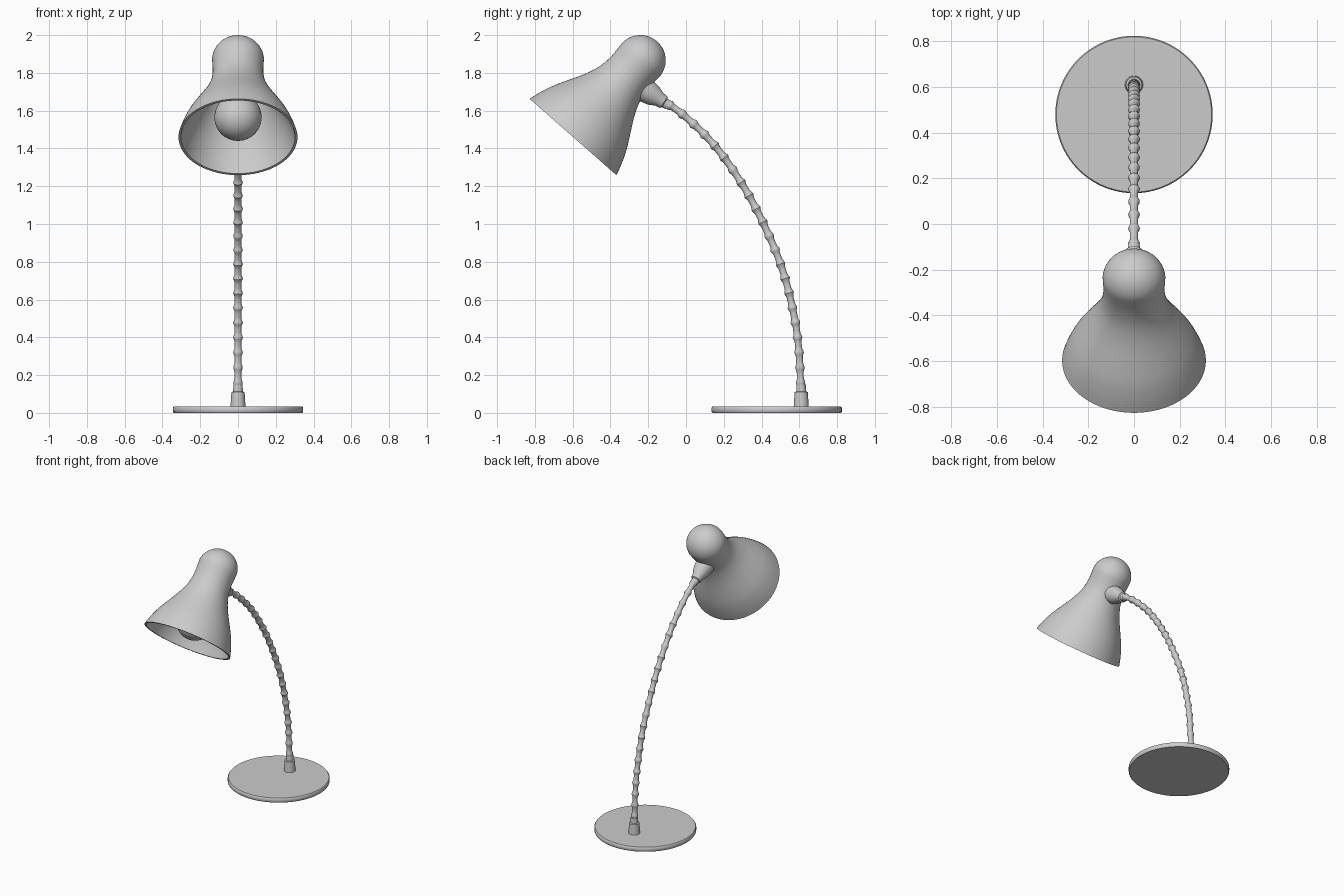
import bpy, bmesh, math
from mathutils import Vector

if "Cube" in bpy.data.objects:
    bpy.data.objects.remove(bpy.data.objects["Cube"])

TAU = 2 * math.pi


def smooth_path(pts, n):
    """Catmull-Rom samples through 2D points, n steps per span."""
    p = [Vector(q) for q in pts]
    p = [2 * p[0] - p[1]] + p + [2 * p[-1] - p[-2]]
    out = []
    for a, b, c, d in zip(p, p[1:], p[2:], p[3:]):
        for i in range(n):
            t = i / n
            out.append(0.5 * (2 * b + (c - a) * t + (2 * a - 5 * b + 4 * c - d) * t * t
                              + (3 * b - a - 3 * c + d) * t ** 3))
    return out + [p[-2]]


def finish(name, bm):
    bmesh.ops.remove_doubles(bm, verts=bm.verts, dist=1e-5)
    bmesh.ops.recalc_face_normals(bm, faces=bm.faces)
    mesh = bpy.data.meshes.new(name)
    bm.to_mesh(mesh)
    bm.free()
    mesh.shade_smooth()
    mesh.set_sharp_from_angle(angle=math.radians(40))
    obj = bpy.data.objects.new(name, mesh)
    bpy.context.collection.objects.link(obj)
    return obj


def skin(bm, rings):
    """Bridge successive vertex rings with quads."""
    n = len(rings[0])
    for r0, r1 in zip(rings, rings[1:]):
        for i in range(n):
            j = (i + 1) % n
            bm.faces.new((r0[i], r0[j], r1[j], r1[i]))


def lathe(name, profile, origin, axis=(0, 0, 1), sides=64):
    """Turn (radius, height) points around an axis starting at origin."""
    bm = bmesh.new()
    rot = Vector((0, 0, 1)).rotation_difference(Vector(axis))
    rings = [[bm.verts.new(Vector(origin) + rot @ Vector(
        (r * math.cos(TAU * i / sides), r * math.sin(TAU * i / sides), h)))
        for i in range(sides)] for r, h in profile]
    skin(bm, rings)
    return finish(name, bm)


# Base disc with a softened edge
lathe("base", [(0, 0), (0.34, 0), (0.345, 0.006), (0.345, 0.028), (0.34, 0.034), (0, 0.034)],
      (0, 0.48, 0), sides=72)

# Socket holding the arm
lathe("arm_socket", [(0, 0.03), (0.04, 0.03), (0.035, 0.11), (0.026, 0.113), (0.024, 0.15), (0, 0.15)],
      (0, 0.61, 0), sides=32)

# Gooseneck arm: swept tube with evenly spaced raised joints
arm = smooth_path([(0.61, 0.08), (0.596, 0.35), (0.565, 0.55), (0.51, 0.76), (0.425, 0.97),
                   (0.31, 1.19), (0.16, 1.405), (0.0, 1.565), (-0.13, 1.66)], 22)
bm = bmesh.new()
rings, length = [], 0
for i, p in enumerate(arm):
    a, b = arm[max(i - 1, 0)], arm[min(i + 1, len(arm) - 1)]
    length += (p - a).length
    t = (b - a).normalized()
    r = 0.018 + 0.008 * (0.5 + 0.5 * math.cos(TAU * length / 0.08)) ** 4
    rings.append([bm.verts.new((r * math.cos(TAU * k / 16),
                                p.x - t.y * r * math.sin(TAU * k / 16),
                                p.y + t.x * r * math.sin(TAU * k / 16))) for k in range(16)])
skin(bm, rings)
bm.faces.new(rings[0])
bm.faces.new(rings[-1])
finish("arm", bm)

# Flared joint between arm and shade
joint_axis = Vector((0, 0.84, -0.54)).normalized()
lathe("shade_joint", [(0, 0), (0.07, 0), (0.062, 0.04), (0.056, 0.075), (0.04, 0.11),
                      (0.036, 0.14), (0.027, 0.145), (0.025, 0.17), (0, 0.17)],
      (0, -0.235, 1.72), joint_axis, sides=32)

# Bell shade with domed top and hollow inside
rim = Vector((0, -0.598, 1.4605))
axis = Vector((0, 0.66, 0.751)).normalized()
bell = smooth_path([(0.306, 0), (0.288, 0.06), (0.262, 0.126), (0.229, 0.19), (0.185, 0.27),
                    (0.157, 0.33), (0.138, 0.39), (0.13, 0.46), (0.133, 0.54)], 4)


def dome(r, steps=14):
    return [(r * math.cos(k * math.pi / 2 / steps), 0.54 + r * math.sin(k * math.pi / 2 / steps))
            for k in range(1, steps + 1)]


outer = [tuple(p) for p in bell] + dome(0.134)
inner = [(p.x - 0.013, p.y) for p in bell] + dome(0.12)
shade = lathe("shade", inner[::-1] + outer, rim, axis, sides=72)
shade.scale.x = 1.03

# Round bulb with its neck
bulb = [(0.125 * math.sin(k * math.pi / 24), 0.139 - 0.125 * math.cos(k * math.pi / 24))
        for k in range(20)]
lathe("bulb", bulb + [(0.062, 0.27), (0.055, 0.31), (0.055, 0.5), (0, 0.5)], rim, axis, sides=40)
